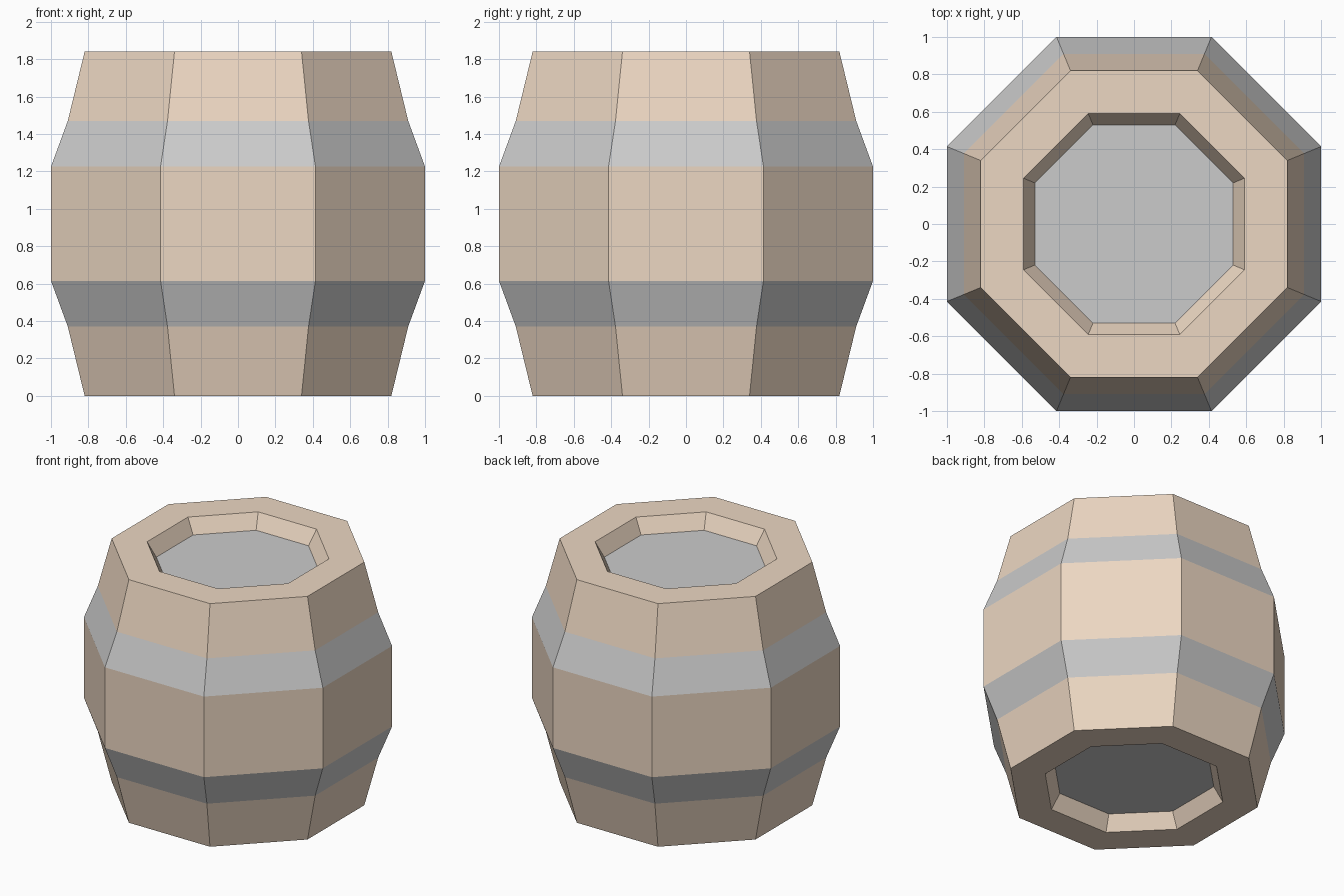
import bpy
import bmesh
import math

if "Cube" in bpy.data.objects:
    bpy.data.objects.remove(bpy.data.objects["Cube"])

SIDES = 8
HEIGHT = 1.84
RECESS = 0.11

wood = bpy.data.materials.new("wood")
wood.diffuse_color = (0.84, 0.68, 0.54, 1)
wood.use_nodes = True
wood.node_tree.nodes["Principled BSDF"].inputs["Base Color"].default_value = wood.diffuse_color


def ring(bm, apothem, z):
    """Octagon of vertices with flat sides facing the axes."""
    r = apothem / math.cos(math.pi / SIDES)
    angles = [(i + 0.5) * 2 * math.pi / SIDES for i in range(SIDES)]
    return [bm.verts.new((r * math.cos(a), r * math.sin(a), z)) for a in angles]


def finish(name, bm, mat=None):
    mesh = bpy.data.meshes.new(name)
    bm.to_mesh(mesh)
    bm.free()
    if mat:
        mesh.materials.append(mat)
    bpy.context.collection.objects.link(bpy.data.objects.new(name, mesh))


def lathe(name, profile, mat=None):
    """Sweep (apothem, z) points around the octagon; bottom to top faces outward."""
    bm = bmesh.new()
    rings = [ring(bm, a, z) for a, z in profile]
    for low, high in zip(rings, rings[1:]):
        for i in range(SIDES):
            j = (i + 1) % SIDES
            bm.faces.new((low[i], low[j], high[j], high[i]))
    finish(name, bm, mat)


def head(name, z, up):
    bm = bmesh.new()
    verts = ring(bm, 0.53, z)
    bm.faces.new(verts if up else verts[::-1])
    finish(name, bm)


def flip(profile):
    """Mirror a profile about the middle of the barrel."""
    return [(a, HEIGHT - z) for a, z in reversed(profile)]


# Wooden staves: chamfered recess, rim and tapered end, plus the belly
end = [(0.53, RECESS), (0.59, 0), (0.82, 0), (0.91, 0.37)]
lathe("lower_staves", end, wood)
lathe("belly_staves", [(1, 0.615), (1, HEIGHT - 0.615)], wood)
lathe("upper_staves", flip(end), wood)

# Grey metal hoops
hoop = [(0.91, 0.37), (1, 0.615)]
lathe("lower_hoop", hoop)
lathe("upper_hoop", flip(hoop))

# Grey recessed heads
head("bottom_head", RECESS, False)
head("top_head", HEIGHT - RECESS, True)
